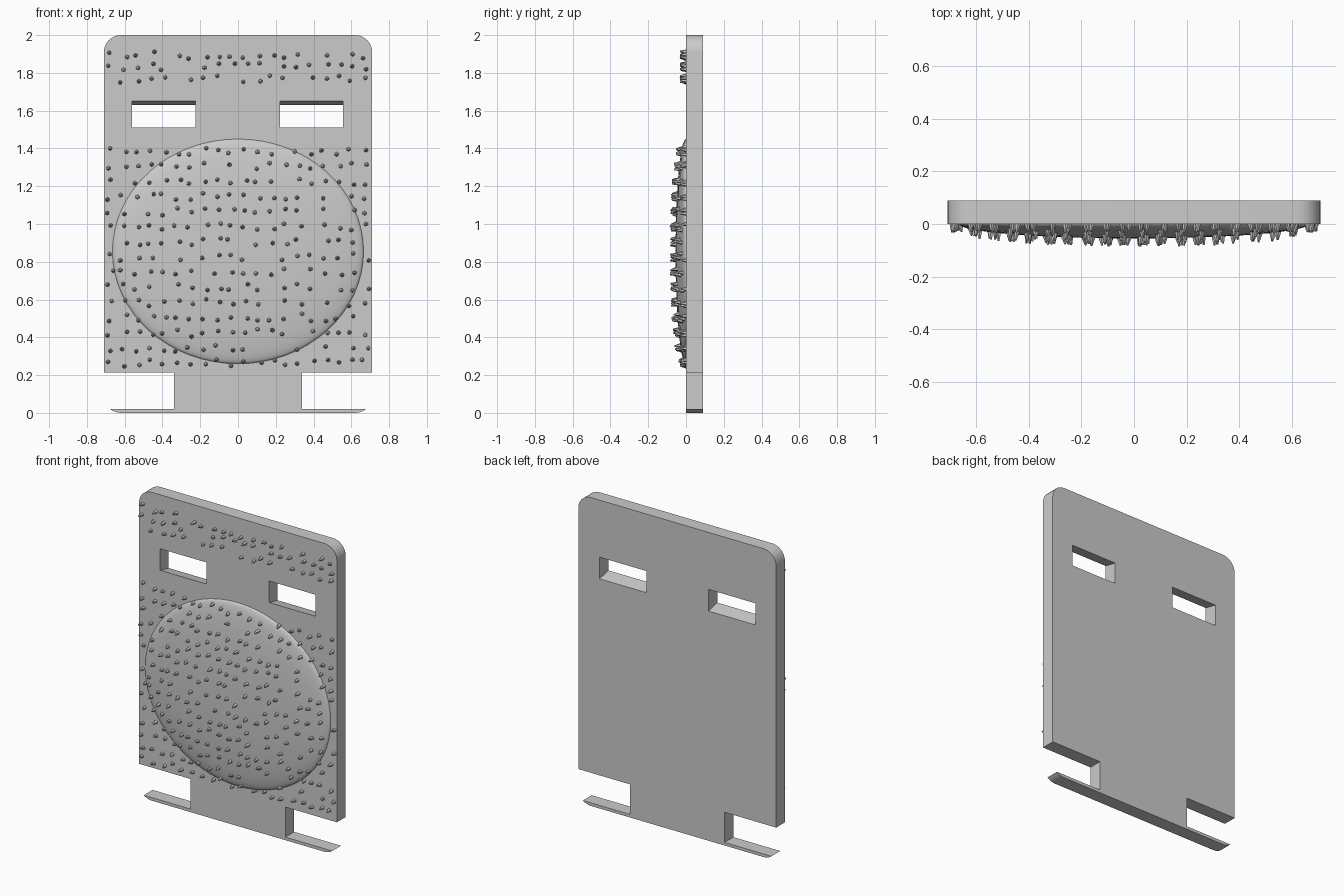
import bpy, bmesh, math, random
from mathutils import Matrix, Vector

if "Cube" in bpy.data.objects:
    bpy.data.objects.remove(bpy.data.objects["Cube"])

random.seed(7)
DEPTH = 0.09
CZ, RX, RY, RZ = 0.855, 0.665, 0.055, 0.595


def make_object(name, bm):
    bmesh.ops.recalc_face_normals(bm, faces=bm.faces)
    mesh = bpy.data.meshes.new(name)
    bm.to_mesh(mesh)
    bm.free()
    obj = bpy.data.objects.new(name, mesh)
    bpy.context.collection.objects.link(obj)
    return obj


def extrude(name, points, vec):
    bm = bmesh.new()
    face = bm.faces.new([bm.verts.new(p) for p in points])
    ext = bmesh.ops.extrude_face_region(bm, geom=[face])
    bmesh.ops.translate(bm, vec=vec,
                        verts=[v for v in ext["geom"] if isinstance(v, bmesh.types.BMVert)])
    return make_object(name, bm)


def smooth(obj, angle):
    bpy.ops.object.select_all(action='DESELECT')
    obj.select_set(True)
    bpy.context.view_layer.objects.active = obj
    bpy.ops.object.shade_smooth_by_angle(angle=math.radians(angle))


# Back plate: rounded card with a neck and a thin foot strip
def arc(cx, cz, r, a0, a1, n=8):
    return [(cx + r * math.cos(math.radians(a0 + (a1 - a0) * i / n)),
             cz + r * math.sin(math.radians(a0 + (a1 - a0) * i / n))) for i in range(n + 1)]


R, HW = 0.09, 0.71
foot_angle = -math.degrees(math.asin((R - 0.02) / R))
half = arc(HW - R, R, R, -90, foot_angle, 4)
half += [(0.34, 0.02), (0.34, 0.215), (HW, 0.215)]
half += arc(HW - R, 2 - R, R, 0, 90)
outline = half + [(-x, z) for x, z in reversed(half)]
plate = extrude("back_plate", [(x, 0, z) for x, z in outline], (0, DEPTH, 0))

# Two slots sloping down towards the back
for x in (-0.56, 0.222):
    slope = 0.02 / DEPTH
    e = 0.05
    prof = [(-e, 1.51 + e * slope), (DEPTH + e, 1.49 - e * slope),
            (DEPTH + e, 1.63 - e * slope), (-e, 1.65 + e * slope)]
    cutter = extrude("slot_cutter", [(x, y, z) for y, z in prof], (0.335, 0, 0))
    cutter.hide_render = True
    mod = plate.modifiers.new("slot", 'BOOLEAN')
    mod.operation = 'DIFFERENCE'
    mod.solver = 'EXACT'
    mod.object = cutter
    bpy.context.view_layer.objects.active = plate
    bpy.ops.object.modifier_apply(modifier=mod.name)
    bpy.data.objects.remove(cutter)
smooth(plate, 30)

# Shallow oval cushion on the front
bm = bmesh.new()
bmesh.ops.create_uvsphere(bm, u_segments=64, v_segments=32, radius=1)
bmesh.ops.rotate(bm, verts=bm.verts, matrix=Matrix.Rotation(math.pi / 2, 3, 'X'))
bmesh.ops.delete(bm, geom=[v for v in bm.verts if v.co.y > 0.001], context='VERTS')
bmesh.ops.scale(bm, vec=(RX, RY, RZ), verts=bm.verts)
bmesh.ops.translate(bm, vec=(0, 0, CZ), verts=bm.verts)
smooth(make_object("oval_cushion", bm), 60)


# Blunt bristles scattered on a jittered grid
def surface_y(x, z):
    d = 1 - (x / RX) ** 2 - ((z - CZ) / RZ) ** 2
    return -RY * math.sqrt(d) if d > 0 else 0.0


def scatter(name, z0, z1, rows, cols, keep):
    bm = bmesh.new()
    for r in range(rows):
        for c in range(cols):
            if random.random() > keep:
                continue
            x = -0.675 + 1.35 * c / (cols - 1) + random.uniform(-0.018, 0.018)
            z = z0 + (z1 - z0) * r / (rows - 1) + random.uniform(-0.018, 0.018)
            length = random.uniform(0.03, 0.038)
            tilt = (Matrix.Rotation(random.uniform(-0.2, 0.2), 4, 'Z')
                    @ Matrix.Rotation(math.pi / 2 + random.uniform(-0.2, 0.2), 4, 'X'))
            centre = Vector((x, surface_y(x, z) + 0.005 - length / 2, z))
            bmesh.ops.create_cone(bm, cap_ends=True, segments=6, radius1=0.013,
                                  radius2=0.004, depth=length,
                                  matrix=Matrix.Translation(centre) @ tilt)
    return make_object(name, bm)


scatter("bristles_main", 0.265, 1.385, 15, 20, 0.88)
scatter("bristles_top", 1.77, 1.895, 3, 20, 0.85)
